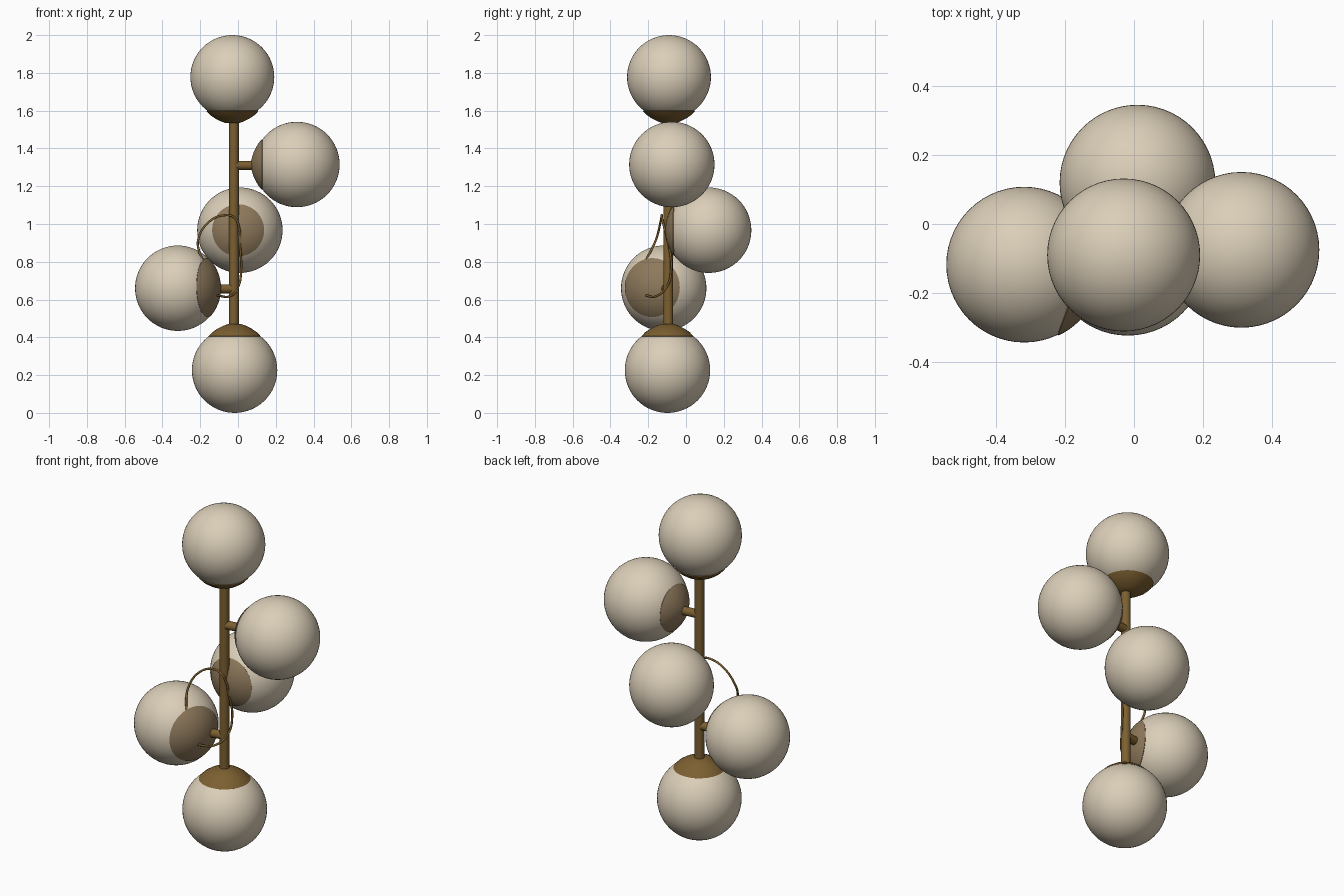
import bpy, bmesh, math
from mathutils import Vector

if "Cube" in bpy.data.objects:
    bpy.data.objects.remove(bpy.data.objects["Cube"])


def material(name, rgb):
    m = bpy.data.materials.new(name)
    m.diffuse_color = (*rgb, 1)
    m.use_nodes = True
    m.node_tree.nodes["Principled BSDF"].inputs["Base Color"].default_value = m.diffuse_color
    return m


CREAM = material("cream_glass", (0.71, 0.62, 0.48))
BRASS = material("dark_brass", (0.20, 0.115, 0.03))
TAN = material("tan_brass", (0.27, 0.19, 0.105))


def finish(name, bm, mat, angle=40):
    me = bpy.data.meshes.new(name)
    bmesh.ops.recalc_face_normals(bm, faces=bm.faces)
    bm.to_mesh(me)
    bm.free()
    ob = bpy.data.objects.new(name, me)
    bpy.context.collection.objects.link(ob)
    me.materials.append(mat)
    bpy.ops.object.select_all(action='DESELECT')
    ob.select_set(True)
    bpy.context.view_layer.objects.active = ob
    bpy.ops.object.shade_smooth_by_angle(angle=math.radians(angle))
    return ob


def globe(name, c, r):
    bm = bmesh.new()
    bmesh.ops.create_uvsphere(bm, u_segments=56, v_segments=32, radius=r)
    bmesh.ops.translate(bm, verts=bm.verts, vec=c)
    finish(name, bm, CREAM)


def lathe(name, c, d, profile, mat, n=48):
    """Revolve (radius, distance) points around direction d from c."""
    bm = bmesh.new()
    rot = Vector((0, 0, 1)).rotation_difference(Vector(d).normalized())
    rings = []
    for r, h in profile:
        pts = [(0, 0, h)] if r == 0 else [
            (r * math.cos(2 * math.pi * i / n), r * math.sin(2 * math.pi * i / n), h)
            for i in range(n)]
        rings.append([bm.verts.new(Vector(c) + rot @ Vector(p)) for p in pts])
    for a, b in zip(rings, rings[1:]):
        for i in range(n):
            j = (i + 1) % n
            q = [a[i % len(a)], a[j % len(a)], b[j % len(b)], b[i % len(b)]]
            q = list(dict.fromkeys(q))
            if len(q) > 2:
                bm.faces.new(q)
    finish(name, bm, mat)


def rod(name, a, b, r):
    a, b = Vector(a), Vector(b)
    L = (b - a).length
    lathe(name, a, b - a, [(0, 0), (r, 0), (r, L), (0, L)], BRASS, 32)


def patch(r, half_angle, bulge=0.0):
    """Thin shell hugging the globe, optionally raised at its middle."""
    n = 10
    pts = []
    for k in range(n + 1):
        t = half_angle * (1 - k / n)
        rr = r + bulge * (k / n)
        pts.append((rr * math.sin(t) if k < n else 0, rr * math.cos(t)))
    s, co = math.sin(half_angle), math.cos(half_angle)
    return [((r - 0.006) * s, (r - 0.006) * co)] + pts


PX, PY = -0.022, -0.094

# Globes
TOP, RIGHT = (-0.03, -0.09, 1.778), (0.312, -0.075, 1.315)
BACK, LEFT = (0.01, 0.12, 0.967), (-0.319, -0.118, 0.66)
BOTTOM = (-0.018, -0.098, 0.226)
for name, c, r in (("top_globe", TOP, 0.222), ("right_globe", RIGHT, 0.226),
                   ("back_globe", BACK, 0.226), ("left_globe", LEFT, 0.226),
                   ("bottom_globe", BOTTOM, 0.226)):
    globe(name, c, r)

# Pole and side arms
rod("pole", (PX, PY, 0.42), (PX, PY, 1.59), 0.026)
rod("right_arm", (PX, PY, 1.31), (0.10, -0.08, 1.31), 0.024)
rod("left_arm", (PX, PY, 0.657), (-0.12, -0.11, 0.657), 0.024)
rod("back_arm", (PX, PY, 0.967), (-0.01, 0.0, 0.967), 0.024)

# Domed holders at the ends of the pole
dome = [(0.13, 0.176), (0.138, 0.18), (0.118, 0.201), (0.09, 0.22),
        (0.06, 0.235), (0.035, 0.244), (0, 0.245)]
lathe("top_holder", TOP, (0, 0, -1), dome, BRASS)
lathe("bottom_holder", BOTTOM, (0, 0, 1), dome, BRASS)

# Shallow holders on the side globes
lathe("right_holder", RIGHT, (-1, 0, 0), patch(0.229, math.radians(36), 0.016), TAN)
lathe("back_holder", BACK, (-0.05, -1, 0), patch(0.229, math.radians(37)), TAN)
lathe("left_holder", LEFT, (0.93, -0.36, 0.02), patch(0.229, math.radians(43)), TAN)

# Loose cable looping around the pole
path = [(-0.18, -0.22, 0.80), (-0.207, -0.185, 0.86), (-0.21, -0.158, 0.92),
        (-0.155, -0.135, 1.01), (-0.075, -0.128, 1.046), (-0.02, -0.128, 1.035),
        (0.006, -0.115, 0.98), (0.011, -0.09, 0.88), (0.017, -0.078, 0.77),
        (0.002, -0.1, 0.67), (-0.045, -0.16, 0.617), (-0.11, -0.212, 0.622)]
cu = bpy.data.curves.new("cable", 'CURVE')
cu.dimensions = '3D'
cu.bevel_depth = 0.006
cu.bevel_resolution = 3
cu.use_fill_caps = True
sp = cu.splines.new('BEZIER')
sp.bezier_points.add(len(path) - 1)
for p, co in zip(sp.bezier_points, path):
    p.co = co
    p.handle_left_type = p.handle_right_type = 'AUTO'
cable = bpy.data.objects.new("cable", cu)
bpy.context.collection.objects.link(cable)
cu.materials.append(BRASS)
